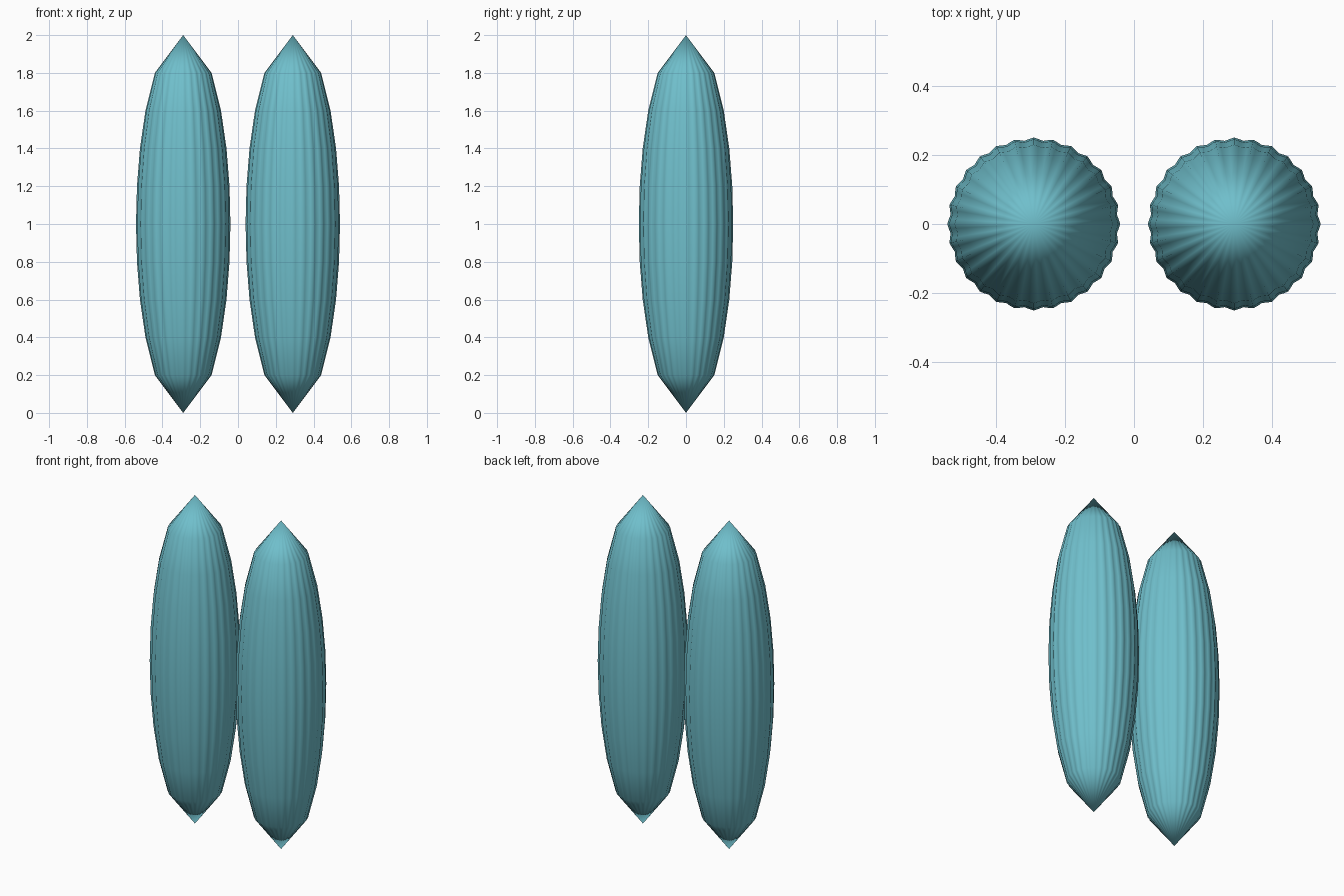
import bpy, bmesh, math

if "Cube" in bpy.data.objects:
    bpy.data.objects.remove(bpy.data.objects["Cube"])

FLUTES, PER_FLUTE, LEVELS = 28, 4, 10
RADIUS, DEPTH, OFFSET = 0.25, 0.008, 0.29

mat = bpy.data.materials.new("teal")
mat.diffuse_color = (0.16, 0.52, 0.6, 1)
mat.use_nodes = True
mat.node_tree.nodes["Principled BSDF"].inputs["Base Color"].default_value = mat.diffuse_color


def fluted_spindle(name, x):
    bm = bmesh.new()
    n = FLUTES * PER_FLUTE
    rings = []
    # elliptical profile with shallow flutes around it
    for k in range(1, LEVELS):
        h = 2 * k / LEVELS - 1
        s = math.sqrt(1 - h * h)
        ring = []
        for i in range(n):
            a = 2 * math.pi * i / n
            r = s * (RADIUS - DEPTH * (0.5 - 0.5 * math.cos(FLUTES * a)))
            ring.append(bm.verts.new((r * math.cos(a), r * math.sin(a), h + 1)))
        rings.append(ring)
    # sides and pointed tips
    bottom, top = bm.verts.new((0, 0, 0)), bm.verts.new((0, 0, 2))
    for i in range(n):
        j = (i + 1) % n
        bm.faces.new((bottom, rings[0][j], rings[0][i]))
        bm.faces.new((top, rings[-1][i], rings[-1][j]))
        for lo, hi in zip(rings, rings[1:]):
            bm.faces.new((lo[i], lo[j], hi[j], hi[i]))
    for f in bm.faces:
        f.smooth = True
    mesh = bpy.data.meshes.new(name)
    bm.to_mesh(mesh)
    bm.free()
    mesh.materials.append(mat)
    ob = bpy.data.objects.new(name, mesh)
    ob.location.x = x
    bpy.context.collection.objects.link(ob)


fluted_spindle("left_spindle", -OFFSET)
fluted_spindle("right_spindle", OFFSET)
